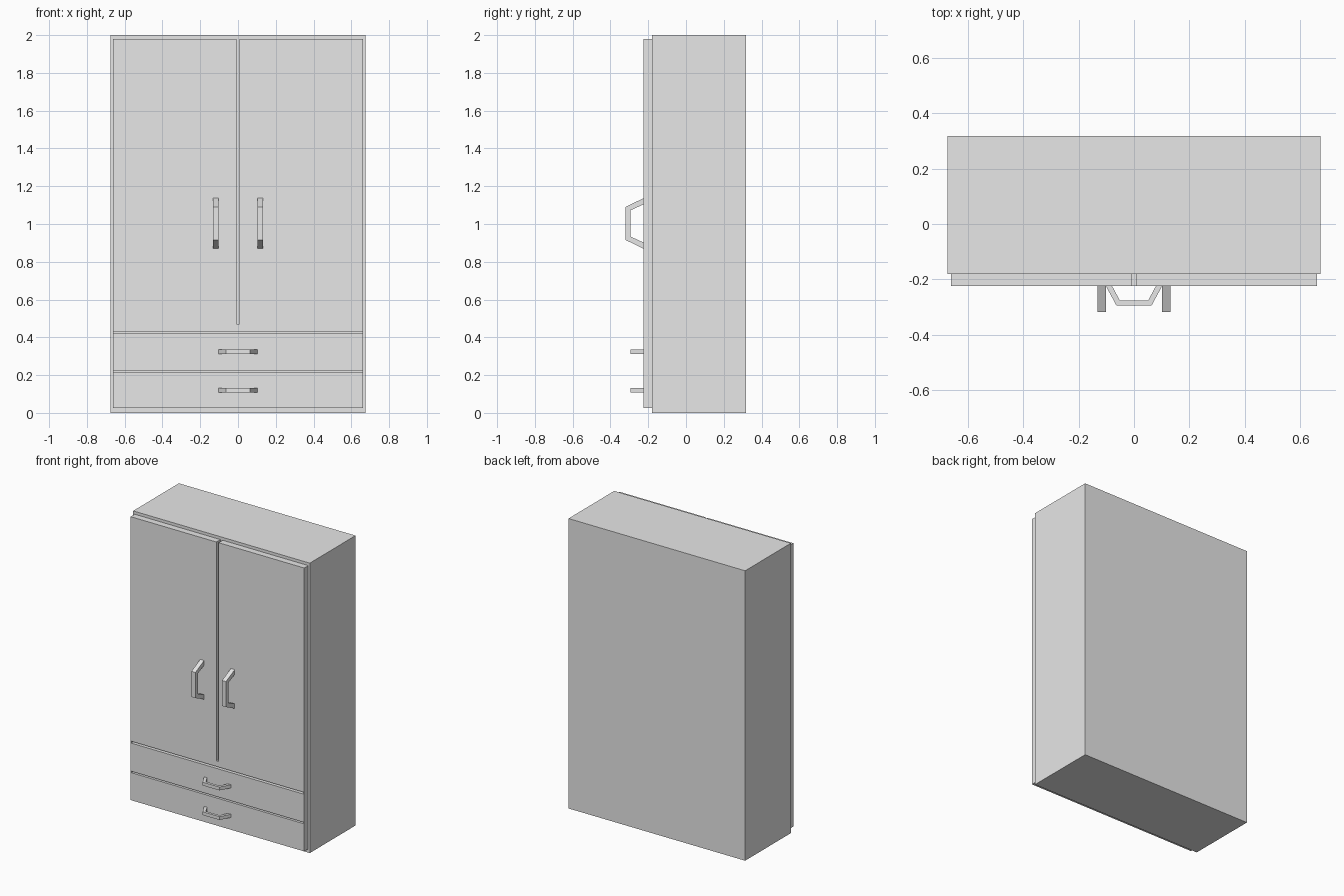
import bpy
import bmesh
from mathutils import Vector

cube = bpy.data.objects.get("Cube")
if cube:
    bpy.data.objects.remove(cube, do_unlink=True)

GREY = (0.8, 0.8, 0.8, 1.0)
grey = bpy.data.materials.new("light grey")
grey.use_nodes = True
grey.diffuse_color = GREY
grey.node_tree.nodes["Principled BSDF"].inputs["Base Color"].default_value = GREY

BODY_FRONT, PANEL_FRONT, BACK = -0.18, -0.224, 0.318


def finish(bm, name):
    bmesh.ops.recalc_face_normals(bm, faces=bm.faces)
    mesh = bpy.data.meshes.new(name)
    bm.to_mesh(mesh)
    bm.free()
    mesh.materials.append(grey)
    obj = bpy.data.objects.new(name, mesh)
    bpy.context.collection.objects.link(obj)
    return obj


def extrude_all(bm, offset):
    """Thicken every flat face of bm into a closed solid."""
    ret = bmesh.ops.extrude_face_region(bm, geom=bm.faces[:], use_keep_orig=True)
    verts = [v for v in ret["geom"] if isinstance(v, bmesh.types.BMVert)]
    bmesh.ops.translate(bm, verts=verts, vec=offset)


def box(name, lo, hi):
    bm = bmesh.new()
    bmesh.ops.create_cube(bm, size=1)
    for v in bm.verts:
        v.co = [hi[i] if v.co[i] > 0 else lo[i] for i in range(3)]
    return finish(bm, name)


def handle(name, centre, along, across, foot, corner, reach, bar, width):
    """Bracket handle: trapezoid strip along one axis, standing off the front."""
    outer = [(-foot, 0), (-corner, reach), (corner, reach), (foot, 0)]
    foot_in, corner_in = foot - bar * 1.25, corner - bar * 0.7
    inner = [(-foot_in, 0), (-corner_in, reach - bar),
             (corner_in, reach - bar), (foot_in, 0)]
    out = Vector((0, -1, 0))
    start = Vector(centre) - across * width / 2
    bm = bmesh.new()
    rows = [[bm.verts.new(start + along * a + out * b) for a, b in row]
            for row in (outer, inner)]
    for i in range(3):
        bm.faces.new((rows[0][i], rows[0][i + 1], rows[1][i + 1], rows[1][i]))
    extrude_all(bm, across * width)
    return finish(bm, name)


# Cabinet body
box("cabinet_body", (-0.674, BODY_FRONT, 0), (0.674, BACK, 2))

# Front panel: doors and drawers separated by narrow slots
xs = [-0.662, -0.658, -0.009, 0.009, 0.658, 0.662]
zs = [0.025, 0.215, 0.225, 0.419, 0.432, 0.47, 1.98]
bm = bmesh.new()
grid = [[bm.verts.new((x, PANEL_FRONT, z)) for x in xs] for z in zs]
for r in range(len(zs) - 1):
    for c in range(len(xs) - 1):
        drawer_slot = r in (1, 3) and 0 < c < 4
        door_slot = r == 5 and c == 2
        if not (drawer_slot or door_slot):
            bm.faces.new((grid[r][c], grid[r][c + 1],
                          grid[r + 1][c + 1], grid[r + 1][c]))
extrude_all(bm, Vector((0, BODY_FRONT - PANEL_FRONT, 0)))
finish(bm, "doors_and_drawers")

X, Z = Vector((1, 0, 0)), Vector((0, 0, 1))

# Upright door handles
for side, x in (("left", 0.117), ("right", -0.117)):
    handle(side + "_door_handle", (x, PANEL_FRONT, 1.003), Z, X,
           0.134, 0.088, 0.095, 0.026, 0.03)

# Level drawer handles
for level, z in (("upper", 0.324), ("lower", 0.12)):
    handle(level + "_drawer_handle", (0, PANEL_FRONT, z), X, Z,
           0.102, 0.064, 0.07, 0.018, 0.023)
